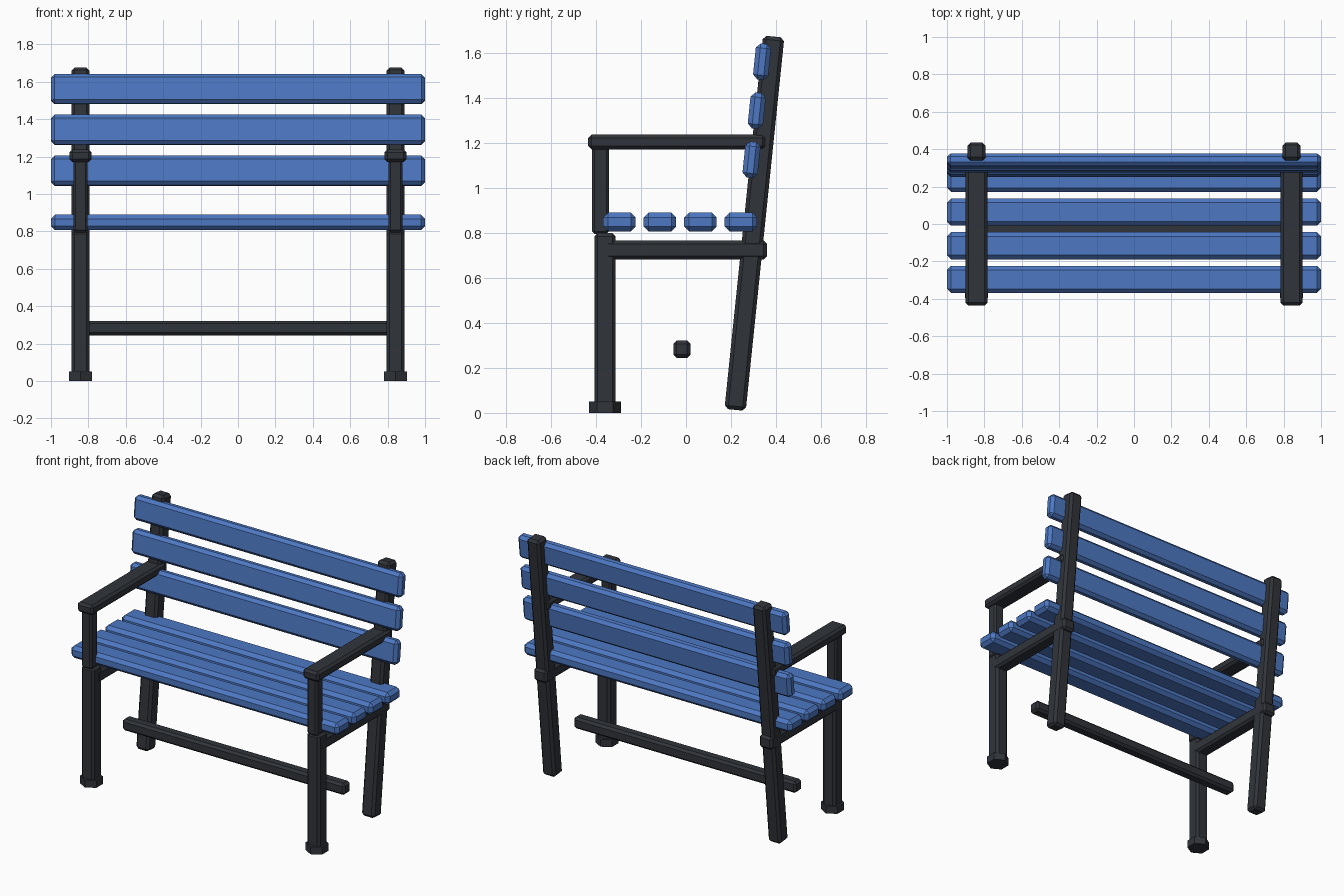
import bpy, math

if "Cube" in bpy.data.objects:
    bpy.data.objects.remove(bpy.data.objects["Cube"])

def material(name, color):
    m = bpy.data.materials.new(name)
    m.diffuse_color = color
    m.use_nodes = True
    m.node_tree.nodes["Principled BSDF"].inputs["Base Color"].default_value = m.diffuse_color
    return m

blue = material("blue_paint", (0.075, 0.19, 0.55, 1))
iron = material("dark_iron", (0.03, 0.034, 0.042, 1))
LEAN = math.radians(-5.9)

def finish(obj, name, mat, bevel):
    obj.name = name
    obj.data.materials.append(mat)
    if bevel:
        b = obj.modifiers.new("chamfer", 'BEVEL')
        b.width = bevel
        b.segments = 1
    return obj

def bar(name, loc, size, mat, bevel, tilt=0):
    """Chamfered box, optionally tilted about x."""
    bpy.ops.mesh.primitive_cube_add(size=1, location=loc)
    o = bpy.context.object
    for v in o.data.vertices:
        v.co = [c * s for c, s in zip(v.co, size)]
    o.rotation_euler.x = tilt
    return finish(o, name, mat, bevel)

# Seat slats
for i in range(4):
    bar(f"seat_slat_{i + 1}", (0, -0.296 + 0.18 * i, 0.848),
        (2, 0.145, 0.083), blue, 0.022)

# Backrest slats
for i in range(3):
    bar(f"back_slat_{i + 1}", (0, 0.291 + 0.0235 * i, 1.125 + 0.218 * i),
        (2, 0.068, 0.16), blue, 0.02, LEAN)

# Side frames, mirrored left and right
for side, x in (("left", -0.842), ("right", 0.842)):
    bar(f"front_leg_{side}", (x, -0.36, 0.4), (0.095, 0.095, 0.8), iron, 0.015)
    bar(f"back_leg_{side}", (x, 0.304, 0.843), (0.095, 0.095, 1.668), iron, 0.016, LEAN)
    bar(f"seat_rail_{side}", (x, 0, 0.724), (0.096, 0.72, 0.085), iron, 0.015)
    bar(f"arm_post_{side}", (x, -0.38, 0.99), (0.076, 0.076, 0.39), iron, 0.012)
    bar(f"armrest_{side}", (x, -0.04, 1.204), (0.118, 0.79, 0.066), iron, 0.015)
    # Hexagonal foot with corners pointing front and back
    bpy.ops.mesh.primitive_cylinder_add(vertices=6, radius=0.071, depth=0.05,
                                        location=(x, -0.36, 0.025))
    finish(bpy.context.object, f"foot_{side}", iron, 0)

# Stretcher below the seat
bar("stretcher", (0, -0.018, 0.283), (1.66, 0.077, 0.077), iron, 0.015)
